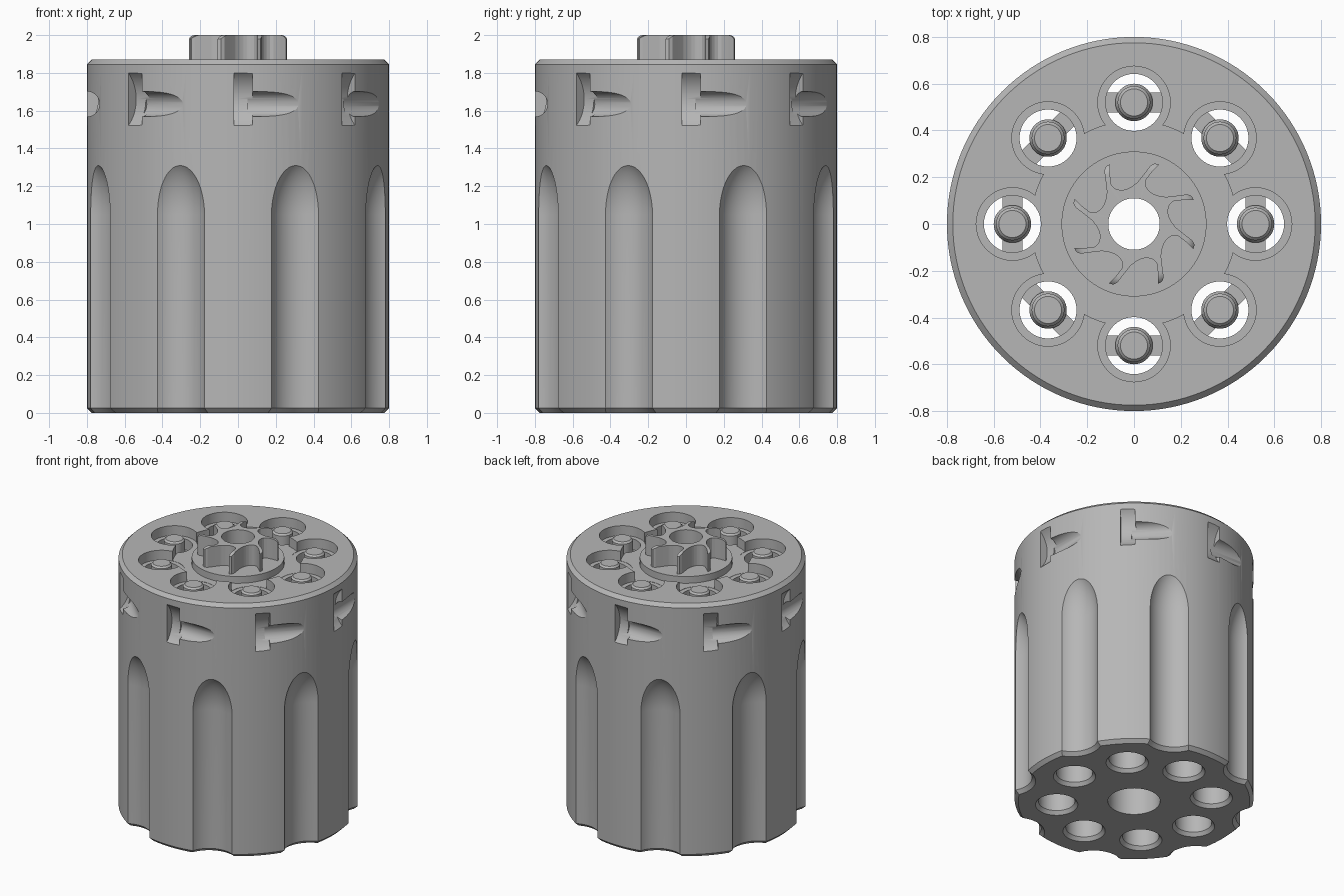
import bpy, bmesh
from math import sin, cos, pi, radians
from mathutils import Matrix, Vector

cube = bpy.data.objects.get("Cube")
if cube:
    bpy.data.objects.remove(cube, do_unlink=True)

steel = bpy.data.materials.new("steel grey")
steel.use_nodes = True
GREY = (0.47, 0.47, 0.47, 1)
steel.diffuse_color = GREY
steel.node_tree.nodes["Principled BSDF"].inputs["Base Color"].default_value = GREY

COUNT = 8
CHAMBER_RING = 0.52
BODY_R = 0.8


def lathe(profile, sides):
    """Revolve (radius, z) points; a profile off the axis closes into a ring."""
    bm = bmesh.new()
    rows = [[bm.verts.new((r * cos(2 * pi * i / sides), r * sin(2 * pi * i / sides), z))
             for i in range(sides)] for r, z in profile]
    pairs = list(zip(rows, rows[1:]))
    if profile[0][0] > 0:
        pairs.append((rows[-1], rows[0]))
    for a, b in pairs:
        for i in range(sides):
            j = (i + 1) % sides
            bm.faces.new((a[i], a[j], b[j], b[i]))
    bmesh.ops.remove_doubles(bm, verts=bm.verts, dist=1e-5)
    return bm


def ring(bm, offset=0.0):
    """Repeat the mesh evenly around the z axis."""
    bmesh.ops.rotate(bm, verts=bm.verts, matrix=Matrix.Rotation(offset, 3, 'Z'))
    source = list(bm.verts) + list(bm.edges) + list(bm.faces)
    for k in range(1, COUNT):
        copy = bmesh.ops.duplicate(bm, geom=source)["geom"]
        verts = [g for g in copy if isinstance(g, bmesh.types.BMVert)]
        bmesh.ops.rotate(bm, verts=verts, matrix=Matrix.Rotation(2 * pi * k / COUNT, 3, 'Z'))
    return bm


def make(name, bm):
    bmesh.ops.recalc_face_normals(bm, faces=bm.faces)
    mesh = bpy.data.meshes.new(name)
    bm.to_mesh(mesh)
    bm.free()
    mesh.materials.append(steel)
    obj = bpy.data.objects.new(name, mesh)
    bpy.context.collection.objects.link(obj)
    return obj


def carve(obj, cutter, operation='DIFFERENCE'):
    """Apply a boolean and discard the cutter."""
    cutter.hide_render = True
    mod = obj.modifiers.new("carve", 'BOOLEAN')
    mod.operation, mod.solver, mod.object = operation, 'EXACT', cutter
    bpy.context.view_layer.objects.active = obj
    bpy.ops.object.modifier_apply(modifier=mod.name)
    bpy.data.objects.remove(cutter, do_unlink=True)


def smooth(obj):
    bpy.ops.object.select_all(action='DESELECT')
    obj.select_set(True)
    bpy.context.view_layer.objects.active = obj
    bpy.ops.object.shade_smooth_by_angle(angle=radians(25))


def box(size, centre):
    bm = bmesh.new()
    bmesh.ops.create_cube(bm, size=1, matrix=Matrix.Translation(centre) @ Matrix.Diagonal((*size, 1)))
    return bm


# Main drum: chamfered rims, sunken ring on top, raised hub, stepped centre bore
drum = make("drum", lathe([
    (0.175, 0), (0.775, 0), (BODY_R, 0.025), (BODY_R, 1.845), (0.775, 1.87),
    (0.44, 1.87), (0.44, 1.8), (0.31, 1.8), (0.31, 1.85),
    (0.11, 1.85), (0.11, 1.6), (0.175, 1.6)], 128))

# Chambers with countersunk mouths and wider top pockets
chamber = lathe([(0, -0.1), (0.142, -0.1), (0.142, 0), (0.122, 0.025), (0.122, 1.798),
                 (0.155, 1.798), (0.155, 2.1), (0, 2.1)], 40)
bmesh.ops.translate(chamber, verts=chamber.verts, vec=(CHAMBER_RING, 0, 0))
carve(drum, make("chamber_cutter", ring(chamber)))

# Side flutes between the chambers, with long rounded ends
FLUTE_R, FLUTE_Z, FLUTE_END = 0.175, 1.05, 0.317
arc = [(FLUTE_R * cos(a), FLUTE_Z + FLUTE_END * sin(a))
       for a in (pi / 2 * i / 14 for i in range(14))]
flute = lathe([(0, -0.1), (FLUTE_R + 0.025, -0.1), (FLUTE_R + 0.025, 0), (FLUTE_R, 0.025)]
              + arc + [(0, FLUTE_Z + FLUTE_END)], 64)
bmesh.ops.translate(flute, verts=flute.verts, vec=(0.9, 0, 0))
carve(drum, make("flute_cutter", ring(flute, pi / COUNT)))


# Stop notches and the tapering lead-in grooves beside them
def side_cutter(radius, start, end, reach, z):
    bm = lathe([(0, start), (radius, start), (radius, end), (0, end)], 64)
    bmesh.ops.rotate(bm, verts=bm.verts, matrix=Matrix.Rotation(-pi / 2, 3, 'X'))
    bmesh.ops.translate(bm, verts=bm.verts, vec=(reach, 0, z))
    return make("side_cutter", ring(bm))


carve(drum, side_cutter(0.193, -0.022, 0.078, 0.933, 1.66))
carve(drum, side_cutter(0.067, 0.05, 0.45, 0.8, 1.635))
smooth(drum)

# Ratchet star: hooked teeth as (radius, degrees from the tooth tip)
tooth = [(0.275, 0), (0.235, 4), (0.195, 8), (0.175, 7), (0.162, 3), (0.153, -4),
         (0.153, -11), (0.161, -19), (0.18, -27), (0.215, -33), (0.262, -38), (0.274, -41)]
star = bmesh.new()
outline = []
for k in range(COUNT):
    for r, deg in tooth:
        a = radians(67 + deg - 360 / COUNT * k)
        outline.append(star.verts.new((r * cos(a), r * sin(a), 1.8)))
base = star.faces.new(outline)
top = bmesh.ops.extrude_face_region(star, geom=[base])["geom"]
bmesh.ops.translate(star, verts=[g for g in top if isinstance(g, bmesh.types.BMVert)],
                    vec=(0, 0, 0.3))
ratchet = make("ratchet_star", star)

# Round the outer top corners of the star and bore its centre
corner = [(0.235 + 0.05 * cos(a), 1.95 + 0.05 * sin(a)) for a in (pi / 2 * i / 8 for i in range(9))]
carve(ratchet, make("star_blank", lathe([(0.11, 1.84), (0.285, 1.84)] + corner + [(0.11, 2.0)], 128)),
      'INTERSECT')
smooth(ratchet)

# Nipples standing in the chambers, each held by a cross web
nipple = lathe([(0, 1.5), (0.08, 1.5), (0.08, 1.74), (0.07, 1.76), (0.07, 1.838),
                (0.058, 1.85), (0, 1.85)], 40)
bmesh.ops.translate(nipple, verts=nipple.verts, vec=(CHAMBER_RING, 0, 0))
smooth(make("nipples", ring(nipple)))
web = box((0.085, 0.26, 0.2), Vector((CHAMBER_RING, 0, 1.62)))
smooth(make("nipple_webs", ring(web)))
